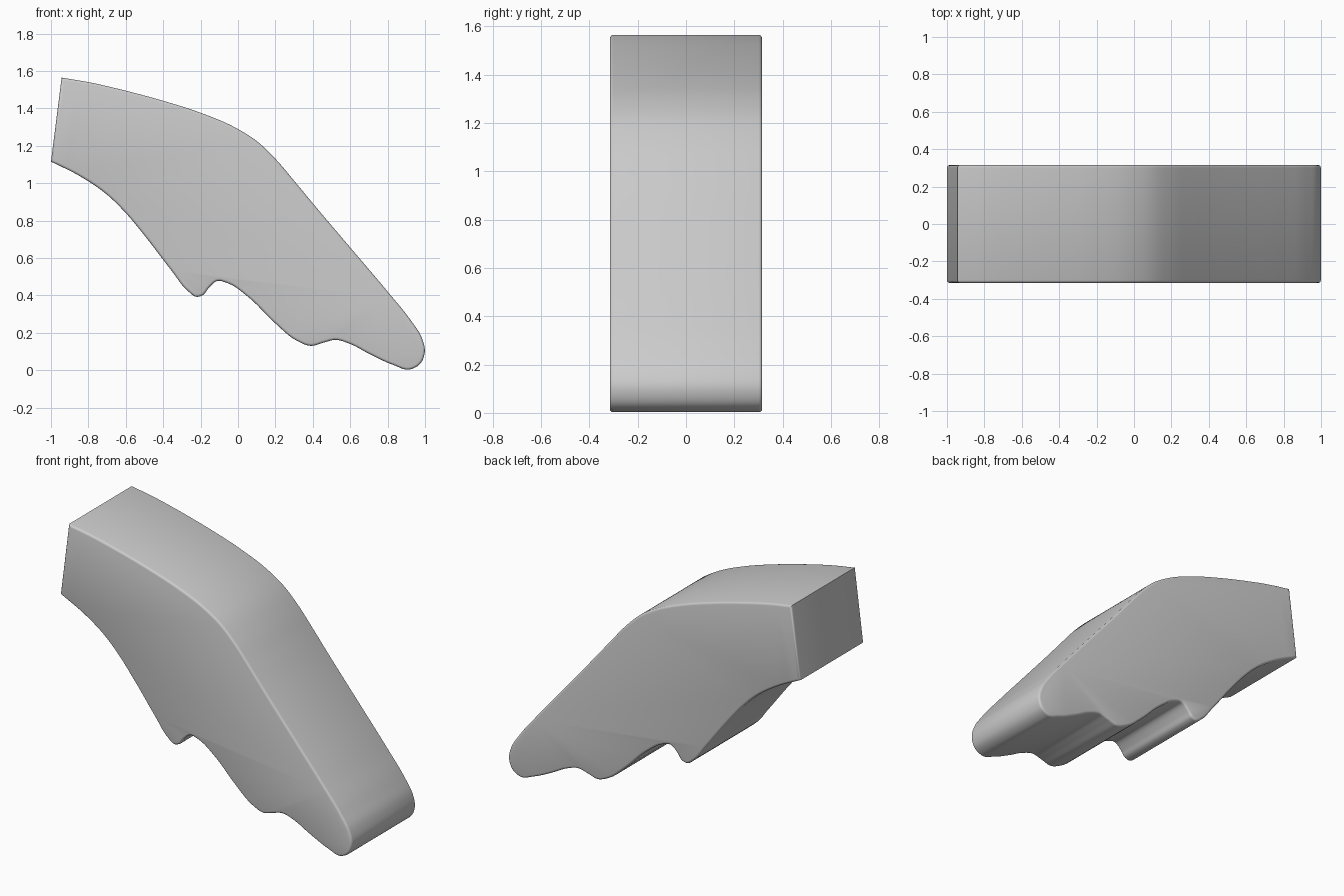
import bpy, bmesh
from mathutils import Vector

if "Cube" in bpy.data.objects:
    bpy.data.objects.remove(bpy.data.objects["Cube"])

HALF_WIDTH = 0.315
ROUND = 0.014

# Side outline (x, z): from the upper rear corner, round the nose, to the lower rear corner
POINTS = [(-0.943, 1.564), (-0.8, 1.54), (-0.6, 1.494), (-0.4, 1.44), (-0.2, 1.376),
          (-0.02, 1.3), (0.1, 1.225), (0.2, 1.13), (0.3, 1.013), (0.4, 0.892),
          (0.6, 0.656), (0.8, 0.42), (0.925, 0.265), (0.982, 0.175), (0.999, 0.1),
          (0.975, 0.035), (0.915, 0.003), (0.83, 0.028), (0.7, 0.088), (0.6, 0.14),
          (0.52, 0.162), (0.46, 0.148), (0.39, 0.13), (0.31, 0.16), (0.2, 0.25),
          (0.05, 0.395), (-0.05, 0.463), (-0.11, 0.477), (-0.16, 0.435),
          (-0.185, 0.403), (-0.22, 0.392), (-0.27, 0.425), (-0.35, 0.525),
          (-0.5, 0.72), (-0.6, 0.84), (-0.7, 0.938), (-0.85, 1.04), (-1.0, 1.115)]


def smooth_path(points, steps=6):
    """Smooth open path through the points, with tangents weighted by spacing."""
    p = [Vector(c) for c in points]
    d = [(b - a).length for a, b in zip(p, p[1:])]
    slopes = [(b - a) / n for a, b, n in zip(p, p[1:], d)]
    tans = [slopes[0]]
    for i in range(1, len(p) - 1):
        tans.append((slopes[i - 1] * d[i] + slopes[i] * d[i - 1]) / (d[i] + d[i - 1]))
    tans.append(slopes[-1])
    path = []
    for i, n in enumerate(d):
        for k in range(steps):
            t = k / steps
            path.append(p[i] * (2*t**3 - 3*t**2 + 1) + tans[i] * n * (t**3 - 2*t**2 + t)
                        + p[i + 1] * (3*t**2 - 2*t**3) + tans[i + 1] * n * (t**3 - t**2))
    path.append(p[-1])
    return path


# Solid body: outline extruded across the width, with softened side rims
bm = bmesh.new()
side = bm.faces.new([bm.verts.new((c.x, -HALF_WIDTH, c.y)) for c in smooth_path(POINTS)])
ext = bmesh.ops.extrude_face_region(bm, geom=[side], use_keep_orig=True)
verts = [g for g in ext["geom"] if isinstance(g, bmesh.types.BMVert)]
bmesh.ops.translate(bm, vec=(0, 2 * HALF_WIDTH, 0), verts=verts)
bmesh.ops.recalc_face_normals(bm, faces=bm.faces[:])
rims = [e for e in bm.edges if abs(e.verts[0].co.y - e.verts[1].co.y) < 1e-5]
bmesh.ops.bevel(bm, geom=rims, offset=ROUND, offset_type='OFFSET', segments=3,
                profile=0.5, affect='EDGES', clamp_overlap=False)
bm.normal_update()

mesh = bpy.data.meshes.new("curved_body")
bm.to_mesh(mesh)
bm.free()
body = bpy.data.objects.new("curved_body", mesh)
bpy.context.collection.objects.link(body)
bpy.context.view_layer.objects.active = body
body.select_set(True)
bpy.ops.object.shade_smooth_by_angle(angle=0.7)
